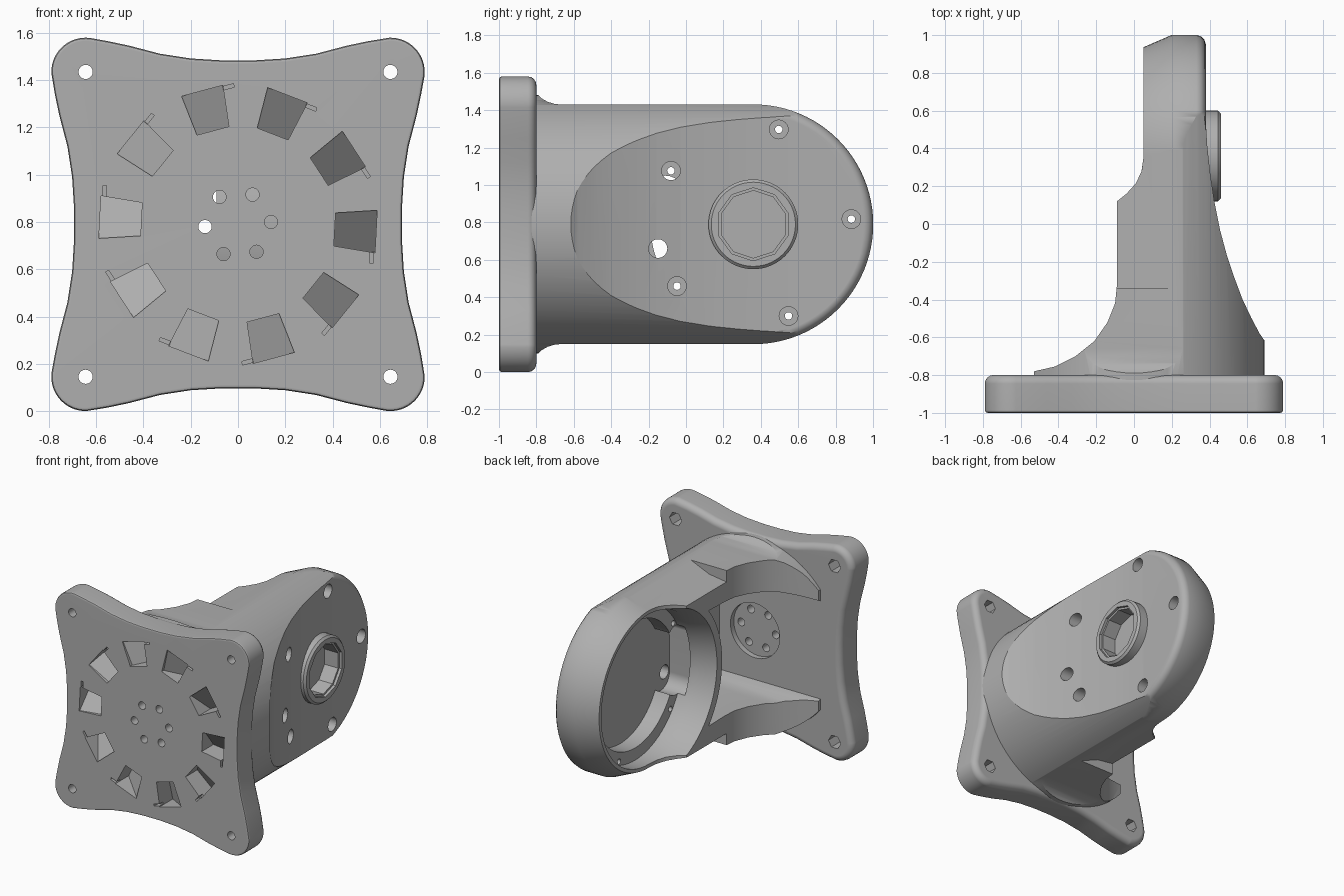
import bpy, bmesh
from math import sin, cos, pi, radians

ZC = 0.79          # height of the main axis
ARM = (0.36, ZC)   # arm axis in (y, z)

if "Cube" in bpy.data.objects:
    bpy.data.objects.remove(bpy.data.objects["Cube"], do_unlink=True)

grey = bpy.data.materials.new("cast_grey")
grey.use_nodes = True
grey.diffuse_color = (0.43, 0.43, 0.43, 1)
for node in grey.node_tree.nodes:
    if node.type == 'BSDF_PRINCIPLED':
        node.inputs["Base Color"].default_value = (0.43, 0.43, 0.43, 1)


def circle(c, r, n=64, start=0.0, sweep=2 * pi):
    return [(c[0] + r * cos(start + sweep * i / n), c[1] + r * sin(start + sweep * i / n))
            for i in range(n)]


def loft(name, axis, layers):
    """Closed solid through 2D rings placed along an axis."""
    place = {'x': lambda u, v, w: (w, u, v),
             'y': lambda u, v, w: (u, w, v),
             'z': lambda u, v, w: (u, v, w)}[axis]
    bm = bmesh.new()
    rings = [[bm.verts.new(place(u, v, w)) for u, v in pts] for w, pts in layers]
    for a, b in zip(rings, rings[1:]):
        for i in range(len(a)):
            j = (i + 1) % len(a)
            bm.faces.new((a[i], a[j], b[j], b[i]))
    bm.faces.new(rings[0])
    bm.faces.new(rings[-1])
    bmesh.ops.recalc_face_normals(bm, faces=bm.faces)
    mesh = bpy.data.meshes.new(name)
    bm.to_mesh(mesh)
    bm.free()
    obj = bpy.data.objects.new(name, mesh)
    bpy.context.scene.collection.objects.link(obj)
    return obj


def prism(name, axis, pts, a, b):
    return loft(name, axis, [(a, pts), (b, pts)])


def rect(u0, u1, v0, v1):
    return [(u0, v0), (u1, v0), (u1, v1), (u0, v1)]


def cut(target, cutter, op='DIFFERENCE', keep=False):
    mod = target.modifiers.new("cut", 'BOOLEAN')
    mod.operation, mod.solver, mod.object = op, 'EXACT', cutter
    dg = bpy.context.evaluated_depsgraph_get()
    mesh = bpy.data.meshes.new_from_object(target.evaluated_get(dg))
    target.modifiers.clear()
    target.data = mesh
    if not keep:
        bpy.data.objects.remove(cutter, do_unlink=True)


def finish(obj):
    obj.data.materials.clear()
    obj.data.materials.append(grey)
    bpy.ops.object.select_all(action='DESELECT')
    obj.select_set(True)
    bpy.context.view_layer.objects.active = obj
    bpy.ops.object.shade_smooth_by_angle(angle=radians(30))
    mod = obj.modifiers.new("even_shading", 'WEIGHTED_NORMAL')
    mod.keep_sharp = True


# Base plate: four rounded corners joined by concave sides
side = [(0.55, 0.775), (0.46, 0.756), (0.33, 0.722), (0.2, 0.702), (0.07, 0.694)]
quarter = circle((0.645, 0.645), 0.145, 16, radians(-8), radians(106))
quarter += side + [(-u, v) for u, v in reversed(side)]
outline = []
for k in range(4):
    c, s = [(1, 0), (0, 1), (-1, 0), (0, -1)][k]
    outline += [(u * c - v * s, ZC + u * s + v * c) for u, v in quarter]
plate = prism("base_plate", 'y', outline, -1.0, -0.8)
bm = bmesh.new()
bm.from_mesh(plate.data)
for y, size, segs in ((-0.8, 0.045, 4), (-1.0, 0.015, 2)):
    rim = [e for e in bm.edges if all(abs(v.co.y - y) < 1e-4 for v in e.verts)]
    bmesh.ops.bevel(bm, geom=rim, offset=size, segments=segs, profile=0.5, affect='EDGES')
bm.to_mesh(plate.data)
bm.free()

# Corner bolt holes with hexagonal nut pockets at the back
for sx in (-1, 1):
    for sz in (-1, 1):
        c = (sx * 0.645, ZC + sz * 0.645)
        cut(plate, prism("bolt_hole", 'y', circle(c, 0.03, 20), -1.2, -0.6))
        cut(plate, prism("nut_pocket", 'y', circle(c, 0.05, 6), -0.9, -0.6))

# Round recess and six small holes in the plate centre
cut(plate, prism("centre_recess", 'y', circle((0, ZC), 0.2, 48), -0.84, -0.6))
for p in circle((0, ZC), 0.14, 6, radians(4)):
    cut(plate, prism("centre_hole", 'y', circle(p, 0.028, 20), -1.2, -0.6))

# Ring of ten sloping windows, each with a short slit
for k in range(10):
    a = radians(105 - 36 * k)

    def turn(pts):
        return [(r * cos(a) - t * sin(a), ZC + r * sin(a) + t * cos(a)) for r, t in pts]
    wedge = [(0.41, -0.07), (0.585, -0.09), (0.585, 0.09), (0.41, 0.07)]
    window = prism("window", 'y', turn(wedge), -1.1, -0.9)
    for i, (r, t) in enumerate(wedge):
        window.data.vertices[4 + i].co.y = -0.92 - 0.8 * t
    cut(plate, window)
    cut(plate, prism("slit", 'y', turn(rect(0.565, 0.58, -0.135, -0.08)), -1.1, -0.96))

# Bracket: plan profile, trimmed by a round column and flat top and bottom
outer = [(0.7, -0.85), (0.7, -0.63), (0.665, -0.58), (0.62, -0.495), (0.575, -0.4),
         (0.53, -0.28), (0.49, -0.16), (0.455, -0.03), (0.425, 0.12), (0.402, 0.28),
         (0.387, 0.42), (0.38, 0.55), (0.38, 1.05)]
inner = [(0.05, 1.05), (0.05, 0.35), (0.04, 0.28), (0.01, 0.215), (-0.04, 0.16),
         (-0.09, 0.12), (-0.09, -0.32), (-0.1, -0.42), (-0.14, -0.52), (-0.21, -0.62),
         (-0.31, -0.7), (-0.42, -0.755), (-0.53, -0.78), (-0.53, -0.85)]
body = prism("bracket_body", 'z', outer + inner, ZC - 0.75, ZC + 0.75)
cut(body, prism("column", 'y', circle((0, ZC), 0.69, 96), -1.0, 1.2), 'INTERSECT')


def mirrored(half):
    return [(y, ZC + h) for y, h in half] + [(y, ZC - h) for y, h in reversed(half)]


flare = [(-0.9, 0.72), (-0.8, 0.7), (-0.77, 0.672), (-0.74, 0.655), (-0.7, 0.643),
         (-0.66, 0.64), (1.2, 0.64)]
cut(body, prism("flat_trim", 'x', mirrored(flare), -1.0, 1.0), 'INTERSECT')


# Round the arm end and taper its open side
def stadium(r):
    return circle(ARM, r, 48, -pi / 2, pi) + [(ARM[0], ZC + r), (-0.6, ZC + r), (-0.6, ZC - r)]


trim = prism("arm_trim", 'x', rect(-0.34, 1.3, -0.3, 1.9), -0.35, 0.75)
insets = [(-0.4, 0.1), (-0.09, 0.085), (0.05, 0.065), (0.2, 0), (0.33, 0), (0.355, 0.008),
          (0.372, 0.025), (0.382, 0.055), (0.8, 0.06)]
cut(trim, loft("arm_form", 'x', [(x, stadium(0.641 - d)) for x, d in insets]))
cut(body, trim)

# Open cavity between the plate and the arm cup
cavity = prism("cavity", 'x', mirrored([(-0.95, 0.34), (-0.8, 0.36), (-0.74, 0.385),
                                        (-0.66, 0.41), (0.15, 0.43)]), -0.8, 0.29)
cut(cavity, prism("cup_wall", 'x', circle(ARM, 0.65, 96), -1.0, 0.6))
cut(body, cavity)

# Stepped bore of the cup, with a slot in its ledge
bore = [(-0.3, 0.6), (-0.09, 0.59), (0.05, 0.55), (0.16, 0.55), (0.16, 0.46), (0.28, 0.46)]
cut(body, loft("bore", 'x', [(x, circle(ARM, r, 96)) for x, r in bore]))
slot = (circle((-0.11, 0.95), 0.1, 12, 0, pi) + circle((-0.11, 0.64), 0.1, 12, pi, pi))
cut(body, prism("slot", 'x', slot, 0.1, 0.281))
cut(body, prism("cable_hole", 'x', circle((-0.15, 0.66), 0.05, 24), 0.1, 0.9))

# Five counterbored screw holes around the arm axis
for p in circle(ARM, 0.525, 5, radians(75)):
    cut(body, prism("screw_hole", 'x', circle(p, 0.02, 16), 0.0, 0.9))
    cut(body, prism("counterbore", 'x', circle(p, 0.05, 24), 0.25, 0.9))

# Raised boss with a ten-sided socket
boss = loft("bearing_boss", 'x', [(x, circle(ARM, r, 64)) for x, r in
                                  ((0.36, 0.24), (0.445, 0.24), (0.46, 0.225))])
socket = loft("socket", 'x', [(x, circle(ARM, r, 10, pi / 2)) for x, r in
                              ((0.33, 0.18), (0.44, 0.18), (0.44, 0.195), (0.5, 0.195))])
cut(body, socket, keep=True)
cut(boss, socket)

for part in (plate, body, boss):
    finish(part)
